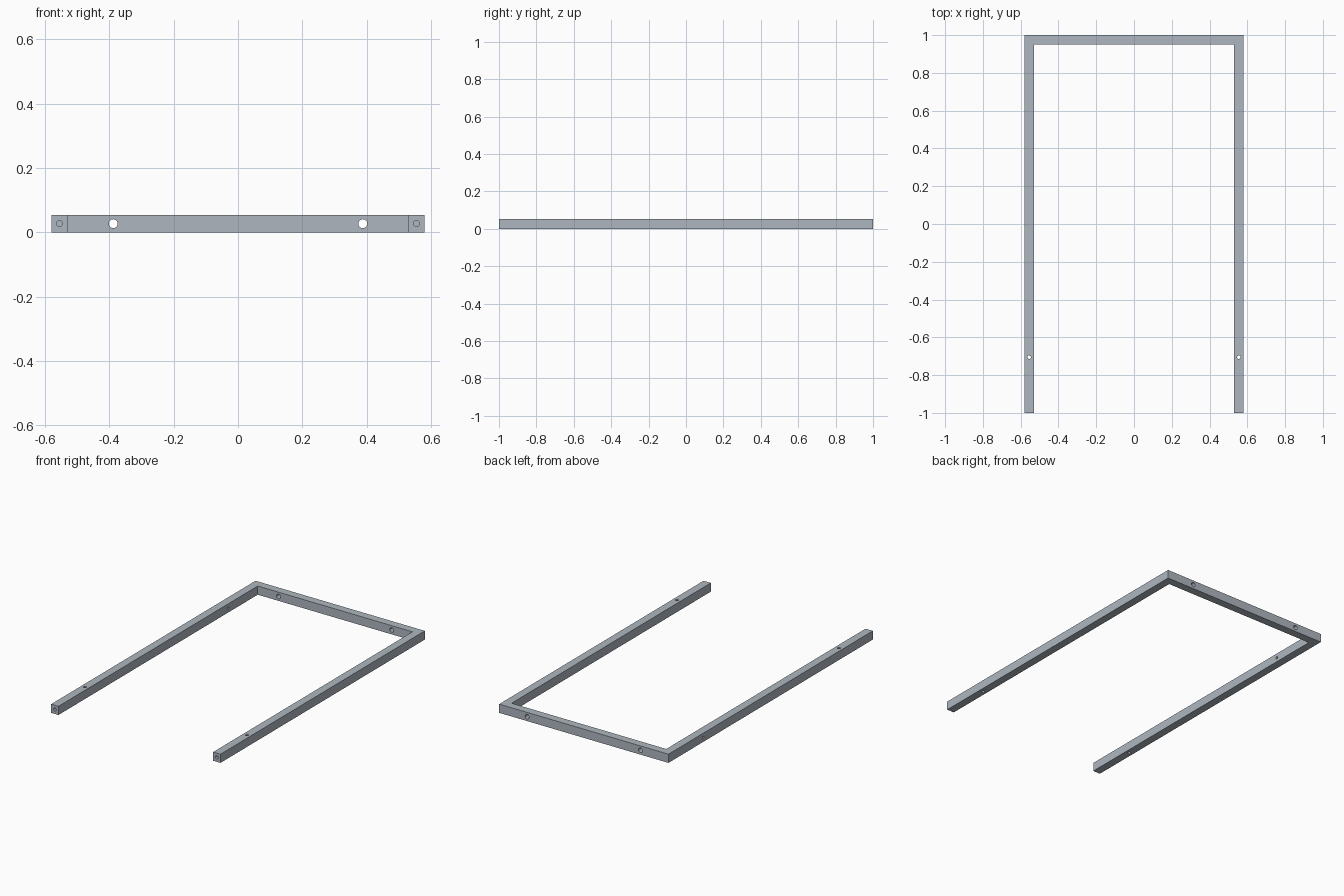
import bpy, bmesh, math
from mathutils import Vector

if "Cube" in bpy.data.objects:
    bpy.data.objects.remove(bpy.data.objects["Cube"])

W, L, T, H = 0.58, 1.0, 0.05, 0.054   # half width, half length, bar width, height
MID = H / 2

# U-shaped frame: extruded profile
profile = [(-W, -L), (-W + T, -L), (-W + T, L - T), (W - T, L - T),
           (W - T, -L), (W, -L), (W, L), (-W, L)]
bm = bmesh.new()
face = bm.faces.new([bm.verts.new((x, y, 0)) for x, y in profile])
ext = bmesh.ops.extrude_face_region(bm, geom=[face])
bmesh.ops.translate(bm, vec=(0, 0, H),
                    verts=[v for v in ext["geom"] if isinstance(v, bmesh.types.BMVert)])
bmesh.ops.recalc_face_normals(bm, faces=bm.faces[:])
mesh = bpy.data.meshes.new("u_frame")
bm.to_mesh(mesh)
bm.free()
frame = bpy.data.objects.new("u_frame", mesh)
bpy.context.collection.objects.link(frame)

# blue-grey metal
metal = bpy.data.materials.new("blue_grey_metal")
metal.diffuse_color = (0.42, 0.47, 0.52, 1)
metal.use_nodes = True
metal.node_tree.nodes["Principled BSDF"].inputs["Base Color"].default_value = metal.diffuse_color
mesh.materials.append(metal)


def drill(name, centre, axis, radius, depth):
    """Cut a round hole centred at a point along an axis."""
    bpy.ops.mesh.primitive_cylinder_add(
        vertices=32, radius=radius, depth=depth, location=centre,
        rotation=Vector(axis).to_track_quat('Z', 'Y').to_euler())
    cutter = bpy.context.object
    cutter.name = name
    cutter.data.materials.append(metal)
    mod = frame.modifiers.new(name, 'BOOLEAN')
    mod.operation = 'DIFFERENCE'
    mod.solver = 'EXACT'
    mod.object = cutter
    bpy.context.view_layer.objects.active = frame
    bpy.ops.object.modifier_apply(modifier=name)
    bpy.data.objects.remove(cutter, do_unlink=True)


for s in (-1, 1):
    # through holes in the crossbar
    drill("crossbar_hole", (s * 0.388, L - T / 2, MID), (0, 1, 0), 0.0138, 0.2)
    # vertical holes near the open ends
    drill("leg_hole", (s * (W - T / 2), -0.705, MID), (0, 0, 1), 0.0095, 0.2)
    # blind holes in the leg ends
    drill("end_hole", (s * (W - T / 2), -L, MID), (0, 1, 0), 0.0095, 0.2)

# side hole through the left leg only
drill("side_hole", (-W + T / 2, 0.66, MID), (1, 0, 0), 0.008, 0.2)

bpy.ops.object.select_all(action='DESELECT')
frame.select_set(True)
bpy.context.view_layer.objects.active = frame
bpy.ops.object.shade_smooth_by_angle(angle=math.radians(30))
